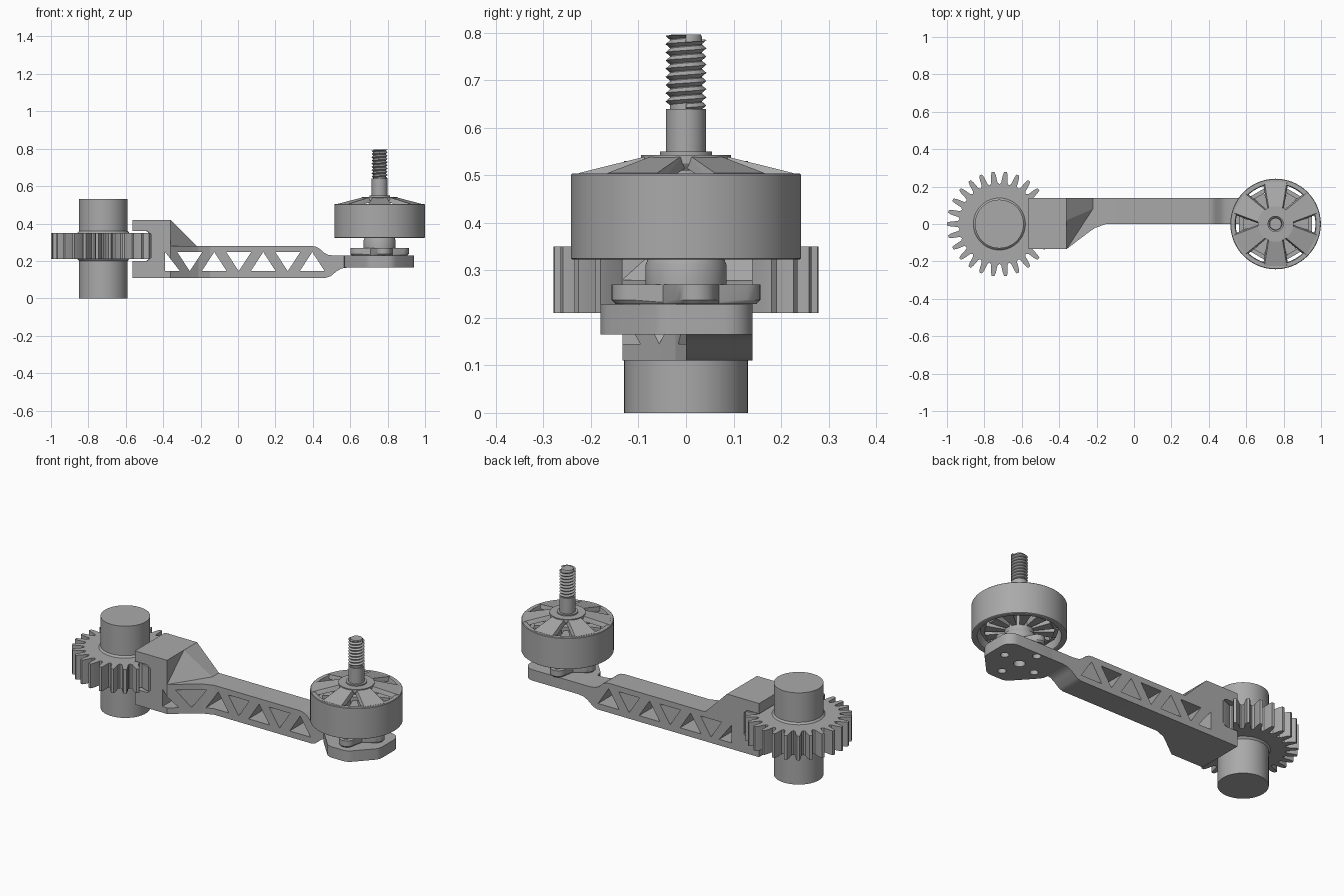
import bpy, bmesh
from math import sin, cos, pi, radians
from mathutils import Matrix, Vector

cube = bpy.data.objects.get("Cube")
if cube:
    bpy.data.objects.remove(cube, do_unlink=True)

grey = bpy.data.materials.new("machined grey")
grey.use_nodes = True
tone = (0.4, 0.4, 0.4, 1)
grey.diffuse_color = tone
grey.node_tree.nodes["Principled BSDF"].inputs["Base Color"].default_value = tone

GEAR_X, MOTOR_X = -0.72, 0.757
Y0, Y1 = 0.0, 0.14        # depth of the arm
TURN = radians(10)        # twist of the motor mount


def finish(name, bm, x=0.0):
    """Turn a bmesh into a named object."""
    bmesh.ops.recalc_face_normals(bm, faces=bm.faces)
    mesh = bpy.data.meshes.new(name)
    bm.to_mesh(mesh)
    bm.free()
    ob = bpy.data.objects.new(name, mesh)
    ob.location.x = x
    mesh.materials.append(grey)
    bpy.context.collection.objects.link(ob)
    return ob


def smooth(ob, angle=32):
    bpy.ops.object.select_all(action='DESELECT')
    ob.select_set(True)
    bpy.context.view_layer.objects.active = ob
    bpy.ops.object.shade_smooth_by_angle(angle=radians(angle))


def prism(bm, points, shift):
    """Extrude a flat outline of 3D points."""
    shift = Vector(shift)
    low = [bm.verts.new(p) for p in points]
    high = [bm.verts.new(Vector(p) + shift) for p in points]
    bm.faces.new(low)
    bm.faces.new(high[::-1])
    for i in range(len(low)):
        j = (i + 1) % len(low)
        bm.faces.new((low[i], low[j], high[j], high[i]))


def hull(bm, points):
    verts = [bm.verts.new(p) for p in points]
    res = bmesh.ops.convex_hull(bm, input=verts)
    spare = {g for g in res["geom_interior"] + res["geom_unused"]
             if isinstance(g, bmesh.types.BMVert)}
    bmesh.ops.delete(bm, geom=list(spare), context='VERTS')


def disc_points(x, y, r, z0, z1, n=20):
    return [(x + r * cos(2 * pi * i / n), y + r * sin(2 * pi * i / n), z)
            for i in range(n) for z in (z0, z1)]


def lathe(name, profile, x, closed=False, n=64):
    """Revolve (radius, z) points around a vertical axis."""
    bm = bmesh.new()
    verts = [bm.verts.new((r, 0, z)) for r, z in profile]
    pairs = list(zip(verts, verts[1:]))
    if closed:
        pairs.append((verts[-1], verts[0]))
    edges = [bm.edges.new(p) for p in pairs]
    bmesh.ops.spin(bm, geom=verts + edges, cent=(0, 0, 0), axis=(0, 0, 1),
                   angle=2 * pi, steps=n)
    bmesh.ops.remove_doubles(bm, verts=bm.verts, dist=0.0003)
    ob = finish(name, bm, x)
    smooth(ob)
    return ob


def cut(ob, *cutters):
    bpy.context.view_layer.objects.active = ob
    for c in cutters:
        mod = ob.modifiers.new("cut", 'BOOLEAN')
        mod.operation, mod.solver, mod.object = 'DIFFERENCE', 'EXACT', c
        bpy.ops.object.modifier_apply(modifier=mod.name)


# Gear with rounded teeth, and its shaft
TEETH = 26
tooth = [(-0.5, 0.213), (-0.31, 0.222), (-0.2, 0.262), (-0.11, 0.28),
         (0.11, 0.28), (0.2, 0.262), (0.31, 0.222)]
outline = []
for t in range(TEETH):
    for a, r in tooth:
        ang = 2 * pi * (t + a) / TEETH
        outline.append((r * cos(ang), r * sin(ang), 0.21))
bm = bmesh.new()
prism(bm, outline, (0, 0, 0.14))
smooth(finish("gear", bm, GEAR_X), 25)
lathe("gear_shaft", [(0, 0), (0.13, 0), (0.13, 0.2), (0.14, 0.211), (0.14, 0.349),
                     (0.13, 0.36), (0.13, 0.53), (0, 0.53)], GEAR_X)

# Cutters: triangular truss openings and the gear slot
bm = bmesh.new()
LOW, HIGH, STEP = 0.145, 0.248, 0.131
prism(bm, [(-0.39, -0.3, LOW), (-0.31, -0.3, LOW), (-0.39, -0.3, HIGH)], (0, 0.6, 0))
for i in range(6):
    x = -0.258 + i * STEP
    base, tip = (HIGH, LOW) if i % 2 == 0 else (LOW, HIGH)
    prism(bm, [(x - 0.067, -0.3, base), (x + 0.067, -0.3, base), (x, -0.3, tip)],
          (0, 0.6, 0))
truss_cutter = finish("truss_cutter", bm)
slot_cutter = lathe("slot_cutter", [(0, 0.2), (0.27, 0.2), (0.287, 0.217), (0.287, 0.343),
                                    (0.27, 0.36), (0, 0.36)], GEAR_X)

# Clamp block around the gear
bm = bmesh.new()
prism(bm, [(-0.565, -0.134, 0.11), (-0.36, -0.134, 0.11),
           (-0.36, Y1, 0.11), (-0.565, Y1, 0.11)], (0, 0, 0.31))
block = finish("clamp_block", bm)
cut(block, slot_cutter, truss_cutter)
smooth(block)

# Tapered root joining the block to the arm
bm = bmesh.new()
prism(bm, [(-0.36, -0.134, 0.11), (-0.25, -0.05, 0.11), (-0.21, -0.022, 0.11),
           (-0.15, Y0, 0.11), (-0.36, Y0, 0.11)], (0, 0, 0.17))
root = finish("arm_root", bm)
cut(root, truss_cutter)

# Sloping gusset above the arm
bm = bmesh.new()
hull(bm, [(-0.36, Y1, 0.42), (-0.36, 0.1, 0.42), (-0.36, -0.134, 0.28),
          (-0.36, Y1, 0.28), (-0.22, Y1, 0.28), (-0.22, 0.08, 0.28),
          (-0.36, 0.02, 0.42)])
finish("gusset", bm)

# Truss arm
side = [(-0.36, 0.11), (0.47, 0.11), (0.495, 0.118), (0.53, 0.147), (0.555, 0.16),
        (0.59, 0.165), (0.66, 0.165), (0.66, 0.228), (0.52, 0.228), (0.485, 0.232),
        (0.46, 0.243), (0.435, 0.267), (0.415, 0.277), (0.39, 0.28), (-0.36, 0.28)]
bm = bmesh.new()
prism(bm, [(x, Y0, z) for x, z in side], (0, Y1 - Y0, 0))
arm = finish("truss_arm", bm)
cut(arm, truss_cutter)
smooth(arm)

# Screw hole cutter for the motor end
spots = [(0.115 * cos(TURN + k * pi / 2), 0.115 * sin(TURN + k * pi / 2)) for k in range(4)]
bm = bmesh.new()
for (x, y), r in zip(spots + [(0, 0)], [0.022] * 4 + [0.03]):
    hull(bm, disc_points(x, y, r, 0.1, 0.255 if r > 0.025 else 0.3))
hole_cutter = finish("hole_cutter", bm, MOTOR_X)

# Rounded mounting plate
bm = bmesh.new()
pts = []
for x, y in [(0.125, 0.08), (0.125, -0.03), (0.04, -0.12), (-0.03, -0.12),
             (-0.13, 0.08), (-0.13, -0.01)]:
    pts += disc_points(x, y, 0.06, 0.165, 0.228)
hull(bm, pts)
plate = finish("mount_plate", bm, MOTOR_X)
cut(plate, hole_cutter)
cut(arm, hole_cutter)
smooth(plate)

# Motor foot: four drilled lugs and a round hub
for k, (x, y) in enumerate(spots):
    bm = bmesh.new()
    hull(bm, disc_points(x, y, 0.043, 0.238, 0.27) + disc_points(x, y, 0.035, 0.229, 0.27)
         + disc_points(0, 0, 0.075, 0.229, 0.27))
    lug = finish(f"motor_lug_{k + 1}", bm, MOTOR_X)
    cut(lug, hole_cutter)
    smooth(lug)
lathe("motor_hub", [(0, 0.27), (0.085, 0.27), (0.085, 0.312), (0.08, 0.324),
                    (0.068, 0.33), (0, 0.33)], MOTOR_X)

# Stator core with wound teeth
lathe("stator_core", [(0, 0.325), (0.075, 0.325), (0.075, 0.49), (0.05, 0.5),
                      (0.05, 0.53), (0, 0.53)], MOTOR_X)
bm = bmesh.new()
for k in range(12):
    turn = Matrix.Rotation(k * pi / 6, 4, 'Z')
    for r0, r1, w0, w1, z0, z1 in [(0.07, 0.175, 0.012, 0.03, 0.35, 0.47),
                                   (0.175, 0.195, 0.043, 0.045, 0.36, 0.46)]:
        hull(bm, [turn @ Vector((r, s * w, z)) for r, w in ((r0, w0), (r1, w1))
                  for s in (-1, 1) for z in (z0, z1)])
finish("stator_teeth", bm, MOTOR_X)

# Rotor bell with six sloping spokes
lathe("rotor_bell", [(0.242, 0.325), (0.242, 0.501), (0.239, 0.504), (0.217, 0.504),
                     (0.213, 0.49), (0.213, 0.325), (0.216, 0.323), (0.239, 0.323)],
      MOTOR_X, closed=True, n=96)
bm = bmesh.new()
for k in range(6):
    turn = Matrix.Rotation(pi / 6 + k * pi / 3, 4, 'Z')
    hull(bm, [turn @ Vector((r, s * w, z)) for r, w, z in
              [(0.075, 0.035, 0.542), (0.075, 0.042, 0.515),
               (0.225, 0.06, 0.505), (0.225, 0.068, 0.482)] for s in (-1, 1)])
finish("rotor_spokes", bm, MOTOR_X)
lathe("rotor_cap", [(0, 0.51), (0.085, 0.51), (0.095, 0.525), (0.095, 0.543), (0.055, 0.543),
                    (0.055, 0.55), (0.042, 0.55), (0.042, 0.64), (0, 0.64)], MOTOR_X)

# Threaded rod: helical ridge around a core
PITCH, TURNS, N = 0.0172, 9, 32
bm = bmesh.new()
rootv, crest = [], []
for j in range(N * TURNS + 1):
    a = 2 * pi * j / N
    z = 0.634 + PITCH * j / N
    rootv.append(bm.verts.new((0.033 * cos(a), 0.033 * sin(a), z)))
    crest.append(bm.verts.new((0.043 * cos(a), 0.043 * sin(a), min(z + PITCH / 2, 0.795))))
for j in range(N * TURNS):
    bm.faces.new((rootv[j], rootv[j + 1], crest[j + 1], crest[j]))
    if j + N < N * TURNS:
        bm.faces.new((crest[j], crest[j + 1], rootv[j + N + 1], rootv[j + N]))
smooth(finish("thread", bm, MOTOR_X), 30)
lathe("thread_core", [(0, 0.63), (0.034, 0.63), (0.034, 0.79), (0.031, 0.796), (0, 0.796)],
      MOTOR_X)

for c in (truss_cutter, slot_cutter, hole_cutter):
    bpy.data.objects.remove(c, do_unlink=True)
